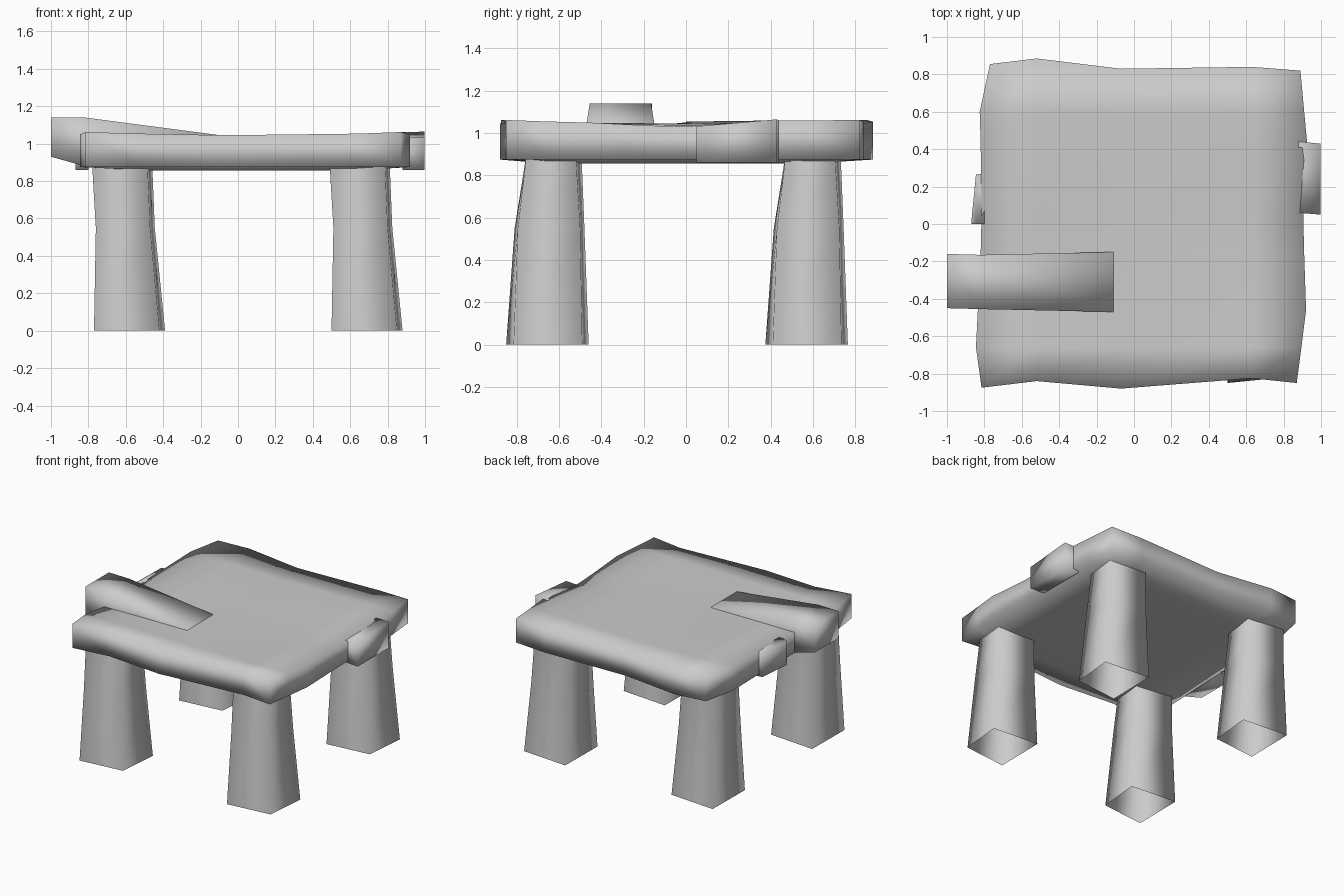
import bpy

if "Cube" in bpy.data.objects:
    bpy.data.objects.remove(bpy.data.objects["Cube"])

stone = bpy.data.materials.new("grey stone")
stone.diffuse_color = (0.6, 0.6, 0.6, 1)
stone.use_nodes = True
stone.node_tree.nodes["Principled BSDF"].inputs["Base Color"].default_value = stone.diffuse_color


def make(name, verts, faces):
    mesh = bpy.data.meshes.new(name)
    mesh.from_pydata(verts, [], faces)
    mesh.materials.append(stone)
    mesh.shade_smooth()
    obj = bpy.data.objects.new(name, mesh)
    bpy.context.collection.objects.link(obj)
    return obj


def loft(name, rings, caps=()):
    """Skin equal-sized rings in order; caps lists which ring ends to close."""
    n = len(rings[0])
    verts = [p for ring in rings for p in ring]
    faces = [(r * n + i, r * n + (i + 1) % n, (r + 1) * n + (i + 1) % n, (r + 1) * n + i)
             for r in range(len(rings) - 1) for i in range(n)]
    if 0 in caps:
        faces.append(tuple(reversed(range(n))))
    if 1 in caps:
        faces.append(tuple(range(len(verts) - n, len(verts))))
    return make(name, verts, faces)


# Slab: a coarse uneven grid, one row per y station
row_y = [-0.86, -0.66, -0.46, -0.16, 0.04, 0.44, 0.6, 0.85]
left_x = [-0.815, -0.845, -0.835, -0.82, -0.815, -0.82, -0.825, -0.77]
right_x = [0.87, 0.895, 0.92, 0.91, 0.905, 0.925, 0.91, 0.89]
front_y = [-0.875, -0.84, -0.88, -0.825, -0.85]
back_y = [0.855, 0.885, 0.83, 0.84, 0.82]
top_left = [1.062, 1.05, 1.03, 1.035, 1.055, 1.06, 1.06, 1.062]
top_right = [1.062, 1.055, 1.05, 1.035, 1.03, 1.06, 1.06, 1.062]
R, C = len(row_y), 5
top, bottom = [], []
for r, y0 in enumerate(row_y):
    for c, x in enumerate([left_x[r], -0.52, -0.07, 0.63, right_x[r]]):
        y = front_y[c] if r == 0 else back_y[c] if r == R - 1 else y0
        z = [top_left[r], (top_left[r] + 1.045) / 2, 1.045,
             (top_right[r] + 1.045) / 2, top_right[r]][c]
        rim = r in (0, R - 1) or c in (0, C - 1)
        top.append((x, y, z))
        bottom.append((x, y, 0.875 if rim else 0.857))
N = R * C
faces = []
for r in range(R - 1):
    for c in range(C - 1):
        a, b = r * C + c, (r + 1) * C + c
        faces += [(a, a + 1, b + 1, b), (N + a, N + b, N + b + 1, N + a + 1)]
loop = (list(range(C)) + [r * C + C - 1 for r in range(1, R)]
        + [(R - 1) * C + c for c in range(C - 2, -1, -1)]
        + [r * C for r in range(R - 2, 0, -1)])
for a, b in zip(loop, loop[1:] + loop[:1]):
    faces.append((a, N + a, N + b, b))
make("table_slab", top + bottom, faces)


def x_ring(x, y0, y1, z0, z1, z2=None):
    z2 = z1 if z2 is None else z2
    return [(x, y0, z0), (x, y1, z0), (x, y1, z2), (x, y0, z1)]


# Raised plank wedged into the left side
loft("raised_plank", [x_ring(-1.0, -0.45, -0.16, 0.93, 1.14),
                      x_ring(-0.82, -0.455, -0.165, 0.88, 1.14),
                      x_ring(-0.11, -0.47, -0.15, 0.92, 1.047)], caps=(0, 1))

# Blocks sticking out of the slab's right and left edges
loft("right_block", [x_ring(0.88, 0.06, 0.44, 0.86, 1.032, 1.06),
                     x_ring(0.997, 0.05, 0.43, 0.86, 1.032, 1.065)], caps=(1,))
loft("left_block", [x_ring(-0.87, 0.0, 0.01, 0.86, 1.04),
                    x_ring(-0.845, 0.0, 0.265, 0.858, 1.055),
                    x_ring(-0.8, 0.0, 0.27, 0.858, 1.055)], caps=(0,))

# Four hollow tapering legs, open at the foot
leg_rings = [
    (0.0, [(0.5, -0.85), (0.85, -0.815), (0.88, -0.49), (0.505, -0.46)]),
    (0.55, [(0.51, -0.81), (0.8, -0.795), (0.825, -0.5), (0.515, -0.48)]),
    (0.8, [(0.495, -0.77), (0.79, -0.765), (0.815, -0.515), (0.51, -0.49)]),
    (0.9, [(0.49, -0.755), (0.785, -0.755), (0.81, -0.52), (0.505, -0.495)]),
]
for side, dx in (("left", -1.27), ("right", 0.0)):
    for end, dy in (("front", 0.0), ("back", 1.225)):
        loft(f"{end}_{side}_leg",
             [[(x + dx, y + dy, z) for x, y in ring] for z, ring in leg_rings])
